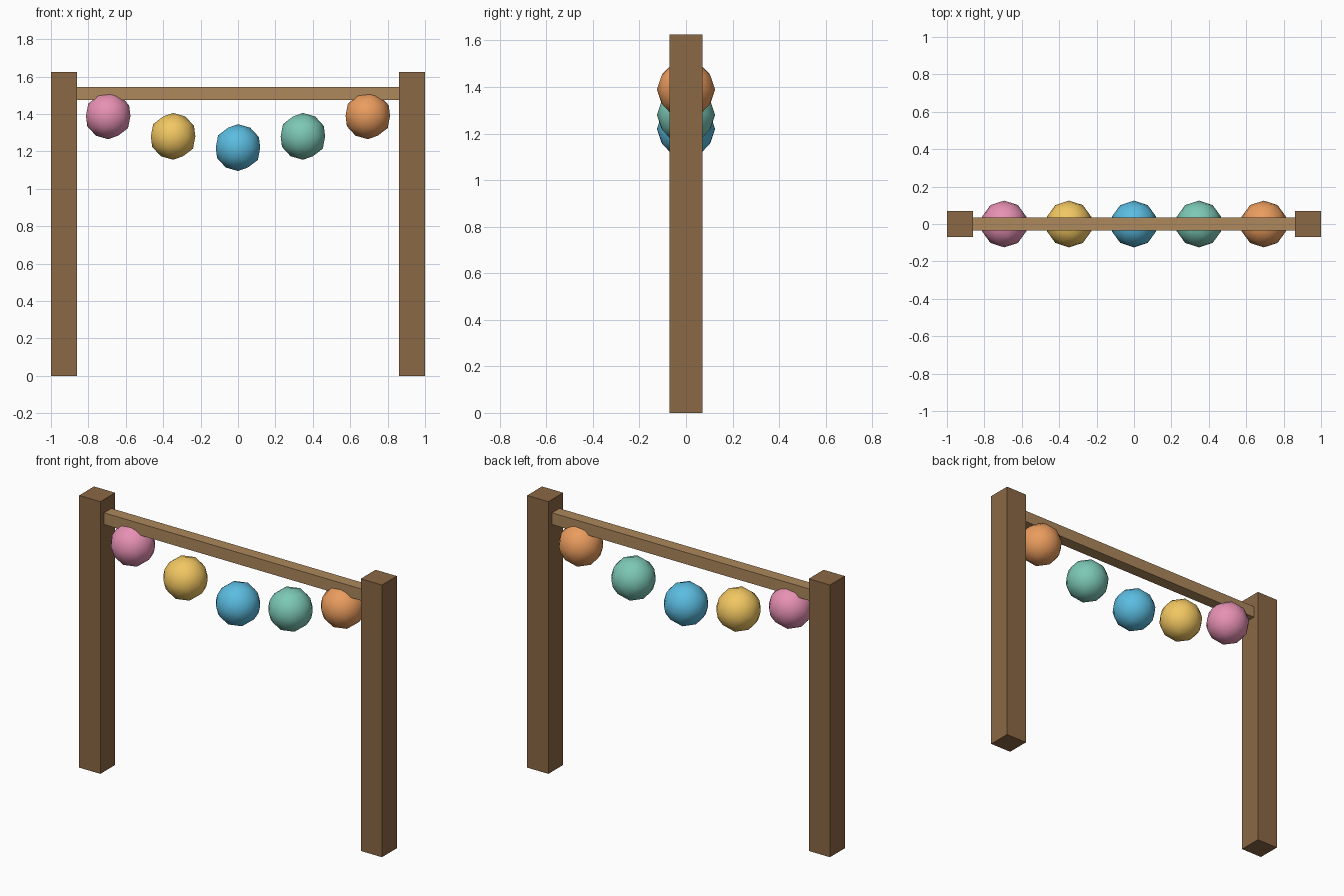
import bpy

if "Cube" in bpy.data.objects:
    bpy.data.objects.remove(bpy.data.objects["Cube"])


def material(name, hex_code):
    # sRGB hex to linear colour
    srgb = [int(hex_code[i:i + 2], 16) / 255 for i in (0, 2, 4)]
    mat = bpy.data.materials.new(name)
    mat.diffuse_color = [((c + 0.055) / 1.055) ** 2.4 for c in srgb] + [1]
    mat.use_nodes = True
    mat.node_tree.nodes["Principled BSDF"].inputs["Base Color"].default_value = mat.diffuse_color
    return mat


def box(name, center, size, mat):
    bpy.ops.mesh.primitive_cube_add(size=1, location=center)
    obj = bpy.context.object
    obj.name = name
    obj.scale = size
    bpy.ops.object.transform_apply(location=False, rotation=False, scale=True)
    obj.data.materials.append(mat)


def lantern(name, x, z, mat):
    bpy.ops.mesh.primitive_ico_sphere_add(subdivisions=2, radius=0.125,
                                          location=(x, 0, z))
    obj = bpy.context.object
    obj.name = name
    obj.data.materials.append(mat)
    bpy.ops.object.shade_smooth()


# Square posts
post_wood = material("post_wood", "8B6845")
for side, x in (("left", -0.93), ("right", 0.93)):
    box(side + "_post", (x, 0, 0.8125), (0.14, 0.14, 1.625), post_wood)

# Thin crossbar between the posts
box("crossbar", (0, 0, 1.51), (1.72, 0.07, 0.07), material("bar_wood", "AD885C"))

# Sagging row of round lanterns
colors = [("pink", "E791B3"), ("yellow", "F2C762"), ("blue", "5BBCE0"),
          ("green", "7CC8B6"), ("orange", "EA9C5E")]
heights = [1.39, 1.28, 1.22, 1.28, 1.39]
for i, ((color, code), z) in enumerate(zip(colors, heights)):
    lantern(color + "_lantern", (i - 2) * 0.347, z, material(color, code))
